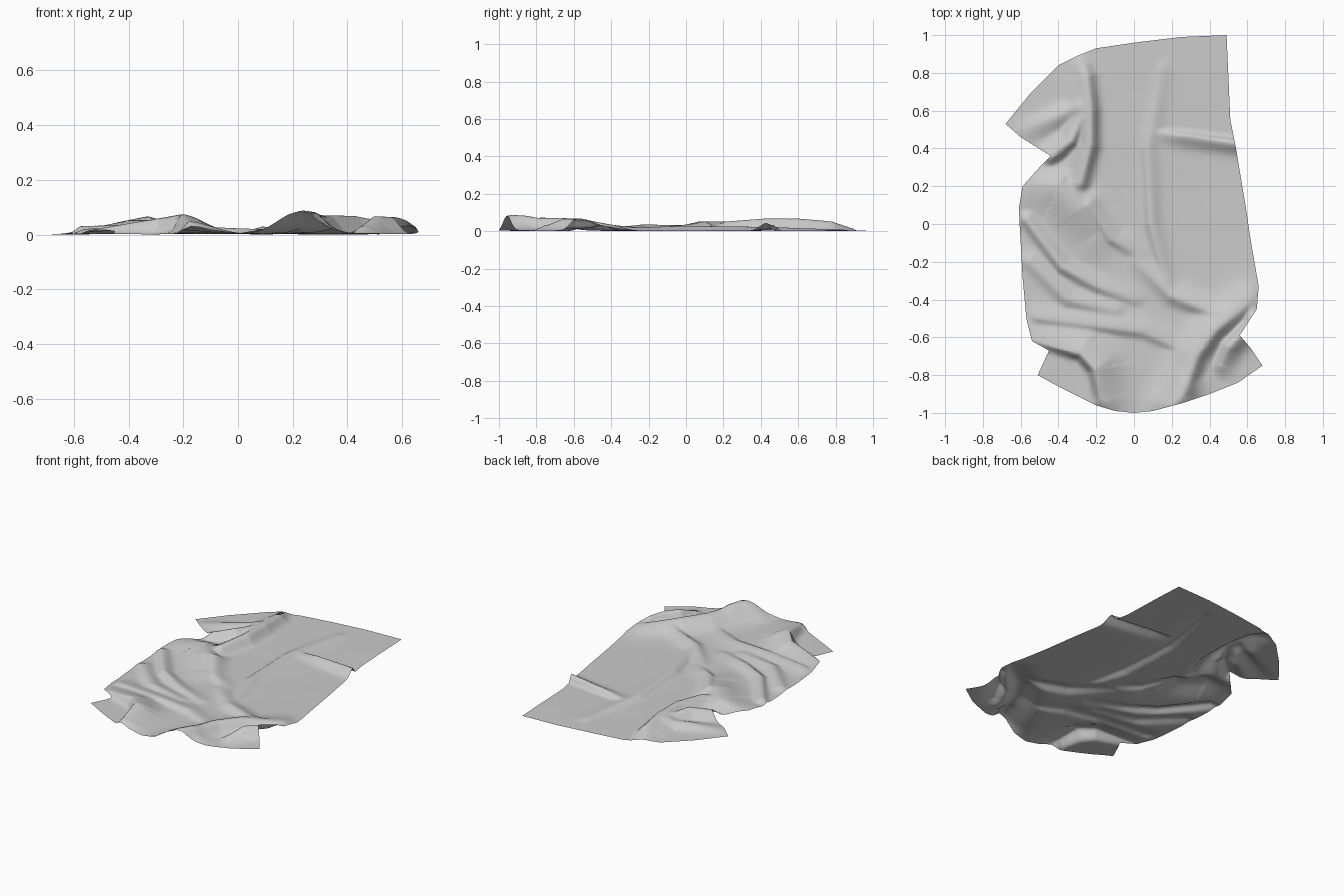
import bpy
import bmesh
import math
from mathutils import Vector, noise

default_cube = bpy.data.objects.get("Cube")
if default_cube:
    bpy.data.objects.remove(default_cube, do_unlink=True)

ROWS, COLUMNS = 190, 120

# Sheet outline as two side profiles, back to front (x, y)
left_edge = [(.49, 1), (.25, .99), (0, .96), (-.2, .93), (-.3, .89), (-.4, .84),
             (-.55, .69), (-.68, .53), (-.6, .46), (-.44, .36), (-.5, .3),
             (-.59, .2), (-.61, .08), (-.6, -.1), (-.59, -.28), (-.57, -.5),
             (-.54, -.62), (-.45, -.67), (-.51, -.8), (-.4, -.86), (-.2, -.96),
             (-.1, -.99), (0, -1)]
right_edge = [(.49, 1), (.51, .55), (.54, .4), (.59, .1), (.62, -.1),
              (.66, -.33), (.65, -.45), (.56, -.59), (.62, -.66), (.68, -.75),
              (.55, -.84), (.4, -.9), (.25, -.95), (.1, -.99), (0, -1)]


def fold(left_width, right_width, *points):
    """A crease path of (x, y, height) points with a width on each side."""
    return left_width, right_width, [Vector(p) for p in points]


# Folds around the tucked back corner
back_folds = [
    fold(.04, .07, (-.3, .9, .01), (-.25, .78, .05), (-.23, .6, .066),
         (-.23, .42, .066), (-.28, .22, .05)),
    fold(.06, .035, (-.43, .36, .045), (-.33, .44, .066), (-.28, .56, .05), (-.3, .75, .02)),
    fold(.08, .13, (-.52, .2, .025), (-.4, .2, .05), (-.28, .08, .05), (-.2, -.05, .02)),
    fold(.05, .06, (-.57, .5, .012), (-.42, .56, .03), (-.3, .62, .04)),
    fold(.02, .05, (.08, .49, .006), (.25, .47, .03), (.4, .45, .036), (.54, .43, .042)),
]
# Soft diagonal wrinkles through the middle
middle_folds = [
    fold(.05, .03, (-.57, .02, .03), (-.38, -.23, .034), (-.2, -.33, .024), (0, -.4, .01)),
    fold(.06, .03, (-.24, .1, .04), (-.12, -.08, .028), (.02, -.16, .01)),
    fold(.05, .03, (.15, .82, .008), (.07, .4, .02), (.09, 0, .026), (.17, -.3, .016)),
    fold(.07, .03, (-.5, -.5, .022), (-.2, -.54, .026), (.05, -.57, .02), (.2, -.64, .016)),
    fold(.06, .04, (.02, -.2, .012), (.2, -.38, .03), (.42, -.47, .035)),
    fold(.05, .04, (-.55, -.2, .02), (-.35, -.4, .025), (-.1, -.46, .014)),
]
# Folds at the two tucked front corners
front_folds = [
    fold(.12, .026, (-.55, -.61, .014), (-.42, -.65, .036), (-.28, -.69, .06),
         (-.21, -.77, .072), (-.18, -.92, .045)),
    fold(.1, .05, (.25, -.93, .07), (.33, -.7, .068), (.43, -.56, .066), (.6, -.42, .035)),
    fold(.1, .08, (.21, -.97, .072), (.27, -.87, .06)),
    fold(.03, .06, (.46, -.74, .03), (.5, -.65, .066), (.61, -.53, .06), (.64, -.43, .02)),
]
folds = back_folds + middle_folds + front_folds


def edge_x(profile, y):
    for (xa, ya), (xb, yb) in zip(profile, profile[1:]):
        if yb <= y <= ya:
            return xa + (xb - xa) * (ya - y) / (ya - yb)
    return profile[-1][0]


def fold_height(crease, x, y):
    left_width, right_width, path = crease
    nearest = None
    for a, b in zip(path, path[1:]):
        dx, dy = b.x - a.x, b.y - a.y
        along = ((x - a.x) * dx + (y - a.y) * dy) / (dx * dx + dy * dy)
        along = min(max(along, 0), 1)
        px, py = x - a.x - along * dx, y - a.y - along * dy
        distance = math.hypot(px, py)
        if nearest is None or distance < nearest[0]:
            side = (dx * py - dy * px) / (math.hypot(dx, dy) * distance + 1e-9)
            nearest = distance, side, a.z + along * (b.z - a.z)
    distance, side, height = nearest
    blend = (side + 1) / 2
    width = right_width + (left_width - right_width) * blend
    return height * math.exp(-(distance / width) ** 2)


def cloth_height(x, y):
    ridge = sum(fold_height(f, x, y) ** 3 for f in folds) ** (1 / 3)
    ripple = noise.noise(Vector((x * 4, y * 3, 0)))
    return ridge + .006 + .003 * ripple


# Rows follow the outline corners so the sheet edge stays crisp
row_levels = {round(1 - 2 * i / ROWS, 4) for i in range(ROWS + 1)}
row_levels |= {float(y) for x, y in left_edge + right_edge}
row_levels = sorted(row_levels)

bm = bmesh.new()
grid = []
for y in row_levels:
    start, end = edge_x(left_edge, y), edge_x(right_edge, y)
    row = []
    for i in range(COLUMNS + 1):
        x = start + (end - start) * i / COLUMNS
        row.append(bm.verts.new((x, y, cloth_height(x, y))))
    grid.append(row)
for lower, upper in zip(grid, grid[1:]):
    for i in range(COLUMNS):
        bm.faces.new((lower[i], lower[i + 1], upper[i + 1], upper[i]))
bmesh.ops.remove_doubles(bm, verts=bm.verts, dist=1e-5)

# Rest the sheet on the floor
floor = min(v.co.z for v in bm.verts)
bmesh.ops.translate(bm, verts=bm.verts, vec=(0, 0, -floor))
for face in bm.faces:
    face.smooth = True

mesh = bpy.data.meshes.new("cloth_sheet")
bm.to_mesh(mesh)
bm.free()
cloth = bpy.data.objects.new("cloth_sheet", mesh)
bpy.context.collection.objects.link(cloth)

# Plain grey fabric
fabric = bpy.data.materials.new("light_grey_fabric")
fabric.use_nodes = True
grey = (.6, .6, .6, 1)
fabric.diffuse_color = grey
fabric.node_tree.nodes["Principled BSDF"].inputs["Base Color"].default_value = grey
mesh.materials.append(fabric)
